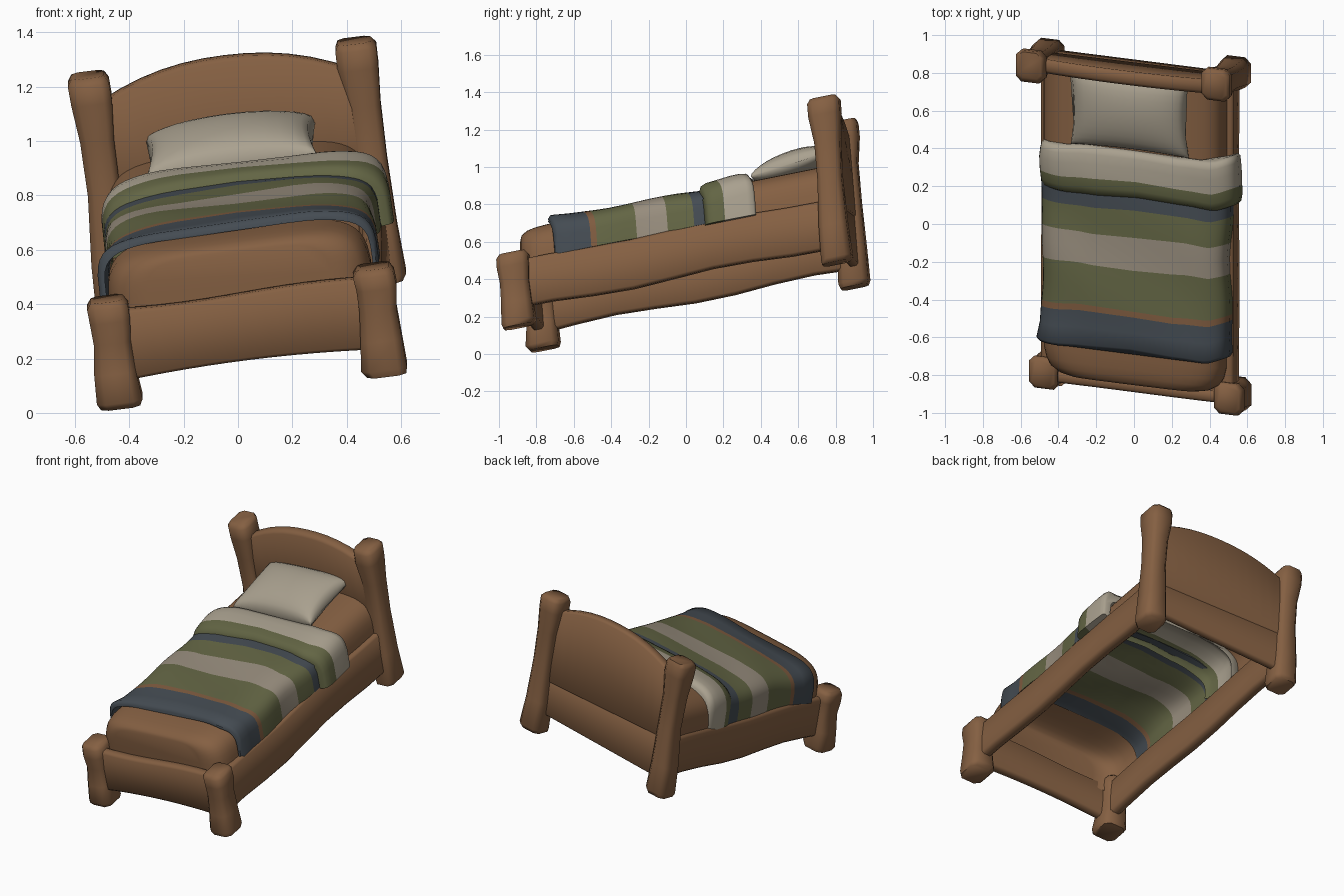
import bpy, bmesh, math, random
from mathutils import Matrix

random.seed(4)
if "Cube" in bpy.data.objects:
    bpy.data.objects.remove(bpy.data.objects["Cube"])

# Skewed frame that gives the whole bed its crooked lean
LEAN = Matrix(((1, 0, -0.125, 0.06),
               (-0.125, 1, -0.08, 0),
               (0.125, 0.2, 1, 0.253),
               (0, 0, 0, 1)))


def material(name, color):
    m = bpy.data.materials.new(name)
    m.use_nodes = True
    m.diffuse_color = (*color, 1)
    m.node_tree.nodes["Principled BSDF"].inputs["Base Color"].default_value = (*color, 1)
    return m


WOOD = material("warm brown wood", (0.235, 0.117, 0.055))
LINEN = material("pale linen", (0.40, 0.355, 0.275))
STONE = material("stone beige", (0.31, 0.265, 0.205))
OLIVE = material("olive green", (0.125, 0.131, 0.058))
BLUE = material("slate blue", (0.058, 0.071, 0.085))
RUST = material("rust", (0.21, 0.105, 0.05))


def loft(name, rings, mats=(WOOD,), band=None, closed=True, caps=(True, True), angle=60):
    """Skin a list of point rings; band gives the material index of each span."""
    bm = bmesh.new()
    rows = [[bm.verts.new(p) for p in ring] for ring in rings]
    n = len(rows[0])
    for i in range(len(rows) - 1):
        for j in range(n if closed else n - 1):
            k = (j + 1) % n
            f = bm.faces.new((rows[i][j], rows[i][k], rows[i + 1][k], rows[i + 1][j]))
            f.material_index = band[i] if band else 0
    for use, row, mat in ((caps[0], rows[0], 0), (caps[1], rows[-1], -1)):
        if use:
            f = bm.faces.new(row)
            f.material_index = band[mat] if band else 0
    bmesh.ops.recalc_face_normals(bm, faces=bm.faces)
    bm.transform(LEAN)
    me = bpy.data.meshes.new(name)
    bm.to_mesh(me)
    bm.free()
    for m in mats:
        me.materials.append(m)
    ob = bpy.data.objects.new(name, me)
    bpy.context.collection.objects.link(ob)
    bpy.ops.object.select_all(action='DESELECT')
    ob.select_set(True)
    bpy.context.view_layer.objects.active = ob
    bpy.ops.object.shade_smooth_by_angle(angle=math.radians(angle))


def chamfered(a0, a1, b0, b1, c):
    """Rectangle with cut corners as eight 2D points."""
    return [(a0 + c, b0), (a1 - c, b0), (a1, b0 + c), (a1, b1 - c),
            (a1 - c, b1), (a0 + c, b1), (a0, b1 - c), (a0, b0 + c)]


def arch(w, z0, z1, n=24, e=0.42):
    """Rounded inverted U in the XZ plane."""
    pts = []
    for i in range(n + 1):
        t = math.pi * i / n
        c, s = math.cos(t), max(math.sin(t), 0)
        pts.append((w * math.copysign(abs(c) ** e, c), z0 + (z1 - z0) * s ** e))
    return pts


# Four carved posts, pinched in the middle
def post(name, x, y, profile):
    rings = []
    for z, rx, ry in profile:
        dx, dy = random.uniform(-.005, .005), random.uniform(-.005, .005)
        rings.append([(x + dx + a, y + dy + b, z)
                      for a, b in chamfered(-rx, rx, -ry, ry, rx * 0.38)])
    loft(name, rings)


BACK = [(0, .066, .07), (.025, .077, .08), (.2, .07, .074), (.45, .06, .064),
        (.65, .062, .068), (.79, .075, .084), (.86, .075, .084), (.884, .06, .068)]
FRONT = [(0, .072, .074), (.025, .084, .088), (.13, .076, .08), (.24, .068, .076),
         (.32, .074, .084), (.37, .075, .084), (.393, .058, .068)]
for side, s in (("right", -1), ("left", 1)):
    post("back_post_" + side, s * 0.49 - 0.01, 0.855 + s * 0.012, BACK)
    post("front_post_" + side, s * 0.49 - 0.005, -0.826 - s * 0.006, FRONT)

    # Side rails with an uneven hand-cut edge
    rings = []
    for i in range(9):
        y = -0.85 + i * 0.2125
        wob = 0.012 * math.sin(i * 1.3 + s)
        rings.append([(s * 0.475 + a, y, b) for a, b in
                      chamfered(-.035, .035, 0.09 + wob, 0.345 + wob * 0.6, .014)])
    loft("side_rail_" + side, rings)


# Boards that run across the bed
def board(name, y, half, bottom, top, n=12):
    rings = []
    for i in range(n + 1):
        u = 2 * i / n - 1
        rings.append([(u * 0.47, y + a, b) for a, b in
                      chamfered(-half, half, bottom(u), top(u), half * 0.4)])
    loft(name, rings)


board("headboard_panel", 0.845, 0.037, lambda u: 0.34 - 0.015 * u,
      lambda u: 0.89 - 0.11 * abs(u) ** 2.2)
board("headboard_lower_panel", 0.85, 0.025, lambda u: 0.11 + 0.01 * u, lambda u: 0.39)
board("footboard", -0.835, 0.03, lambda u: 0.113 - 0.02 * u * u,
      lambda u: 0.355 + 0.008 * math.sin(3 * u))


# Mattress: rounded foot end and head end, hollow beneath
def mattress_ring(y, k, top):
    mid = 0.42
    return [(x * k - 0.008, y, mid + (z - mid) * k) for x, z in arch(0.484, 0.25, top)]


loft("mattress_foot",
     [mattress_ring(y, k, 0.543) for y, k in ((-.812, .7), (-.8, .82), (-.77, .92),
                                              (-.73, .97), (-.67, 1), (-.57, 1))],
     closed=False, caps=(True, False))
loft("mattress_head", [mattress_ring(y, 1, 0.555) for y in (.37, .5, .7, .83)],
     closed=False, caps=(False, False))


# Cloth draped over the mattress, with some thickness and wavy edges
def drape(y, x0, w, z0, z1, thick, wave):
    outer = arch(w, z0, z1)
    inner = arch(w - thick, z0, z1 - thick)[::-1]
    ring = []
    for x, z in outer + inner:
        dy = wave * (math.sin(9 * x + 7 * y) + 0.5 * math.sin(23 * x + 3 * z))
        dy += 0.3 * max(0, x - 0.4)
        dz = 0.006 * math.sin(6 * x + 11 * y) if z > z0 + 0.1 else 0
        ring.append((x + x0 + 0.005 * math.sin(14 * y), y + dy, z + dz))
    return ring


# Blanket stripes, each as (end position, material index)
stripes = [(-.452, 1), (-.42, 3), (-.395, 0), (-.20, 0), (-.03, 2), (.11, 0), (.24, 1)]
rings = [drape(-.64, -.006, .502, .335, .56, .012, .006),
         drape(-.625, -.006, .514, .335, .577, .022, .006)]
band = [1]
start = -.625
for end, mat in stripes:
    steps = max(1, round((end - start) / 0.07))
    for k in range(1, steps + 1):
        y = start + (end - start) * k / steps
        rings.append(drape(y, .002, .497 + .006 * math.sin(9 * y), .34,
                           .558 - 0.02 * y, .02, .006))
        band.append(mat)
    start = end
loft("blanket", rings, (OLIVE, BLUE, STONE, RUST), band)

# Turned-down top of the blanket
fold = [(.175, .505, .55), (.185, .52, .575), (.215, .528, .588), (.262, .53, .592),
        (.335, .53, .597), (.385, .525, .595), (.415, .52, .588), (.43, .505, .565)]
loft("blanket_fold", [drape(y, .027, w, .332, z, .045, .007) for y, w, z in fold],
     (OLIVE, LINEN), [0, 0, 0, 1, 1, 1, 1])

# Pillow with pinched corners, tilted up towards the headboard
rings = []
N = 14
for i in range(N + 1):
    u = math.sin(math.pi * (i / N - 0.5))
    ring = []
    for j in range(2 * N):
        t = math.pi * j / N
        v = math.cos(t)
        puff = ((1 - u * u) * (1 - v * v)) ** 0.38
        x = 0.312 * u * (1 - 0.06 * (1 - v * v))
        y = 0.203 * v * (1 - 0.06 * (1 - u * u))
        z = 0.004 + 0.1 * puff if t < math.pi else -0.004 - 0.065 * puff
        ring.append((x - 0.01, y + 0.633, z + 0.598 + 0.12 * y))
    rings.append(ring)
loft("pillow", rings, (LINEN,))
